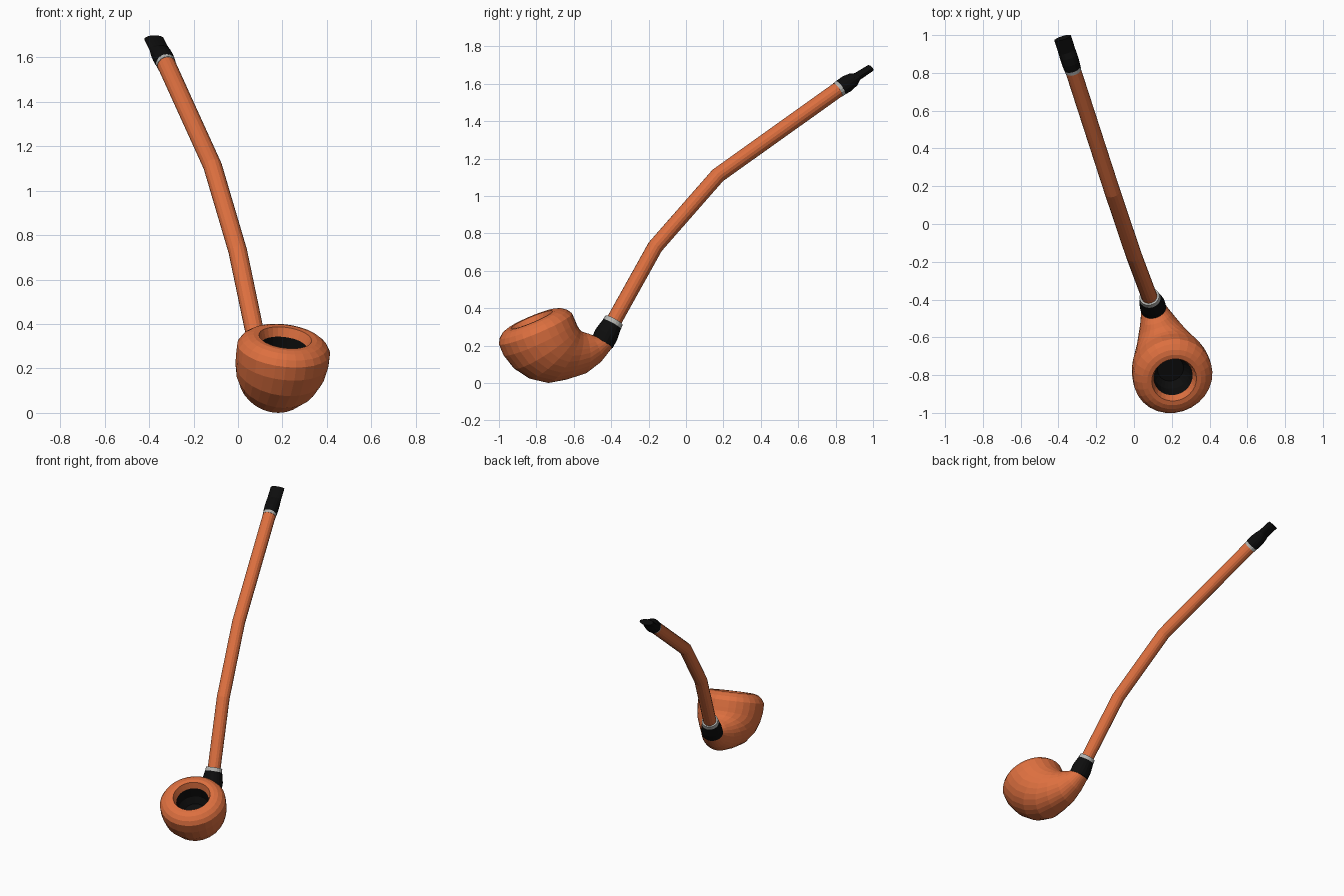
import bpy, bmesh, math
from mathutils import Vector

if "Cube" in bpy.data.objects:
    bpy.data.objects.remove(bpy.data.objects["Cube"])

S = Vector((1, 0.324, 0)).normalized()      # sideways direction of the pipe


def material(name, rgb):
    m = bpy.data.materials.new(name)
    m.diffuse_color = (*rgb, 1)
    m.use_nodes = True
    m.node_tree.nodes["Principled BSDF"].inputs["Base Color"].default_value = m.diffuse_color
    return m


WOOD = material("wood", (0.72, 0.16, 0.05))
BLACK = material("black", (0.004, 0.004, 0.004))
METAL = material("metal", (0.45, 0.45, 0.43))


def P(y, z):
    # side-view point placed on the slanted vertical plane of the pipe
    return Vector((-0.059 - 0.324 * y + 0.018 * max(0, 1 - abs(y + 0.43) / 0.35), y, z))


def loft(name, rings, mat, n=16, cap_start=True, cap_end=True):
    # rings: (centre, in-plane half axis, sideways half width)
    bm = bmesh.new()
    loops = []
    for c, a, w in rings:
        loops.append([bm.verts.new(c + a * math.cos(2 * math.pi * i / n)
                                   + S * w * math.sin(2 * math.pi * i / n)) for i in range(n)])
    for p, q in zip(loops, loops[1:]):
        for i in range(n):
            j = (i + 1) % n
            bm.faces.new((p[i], p[j], q[j], q[i]))
    if cap_start:
        bm.faces.new(loops[0])
    if cap_end:
        bm.faces.new(loops[-1])
    bmesh.ops.recalc_face_normals(bm, faces=bm.faces)
    me = bpy.data.meshes.new(name)
    bm.to_mesh(me)
    bm.free()
    me.materials.append(mat)
    ob = bpy.data.objects.new(name, me)
    bpy.context.collection.objects.link(ob)
    return ob


def tube(name, pts, mat, n=16):
    # pts: (y, z, in-plane radius, sideways radius)
    ps = [P(y, z) for y, z, _, _ in pts]
    rings = []
    for i, (c, p) in enumerate(zip(ps, pts)):
        t = Vector()
        if i > 0:
            t += (c - ps[i - 1]).normalized()
        if i < len(ps) - 1:
            t += (ps[i + 1] - c).normalized()
        rings.append((c, S.cross(t).normalized() * p[2], p[3]))
    return loft(name, rings, mat, n)


# bowl: lofted from the tilted rim round to the shank
profile = [  # back point, front point, half width
    ((-0.62, 0.376), (-0.99, 0.204), 0.212),
    ((-0.602, 0.335), (-0.965, 0.145), 0.212),
    ((-0.592, 0.31), (-0.91, 0.075), 0.205),
    ((-0.585, 0.30), (-0.83, 0.022), 0.19),
    ((-0.578, 0.29), (-0.735, 0.0), 0.165),
    ((-0.567, 0.28), (-0.64, 0.018), 0.138),
    ((-0.55, 0.272), (-0.54, 0.05), 0.11),
    ((-0.525, 0.265), (-0.46, 0.11), 0.085),
    ((-0.49, 0.25), (-0.40, 0.185), 0.064),
]
body = [((P(*a) + P(*b)) / 2, (P(*a) - P(*b)) / 2, w) for a, b, w in profile]

# rounded rim and mouth of the bowl
centre, along = body[0][0], body[0][1].normalized()
up = S.cross(along).normalized()
if up.z < 0:
    up = -up


def rim_ring(r, h):
    return (centre + up * h, along * r, r)


rim = [rim_ring(r, h) for r, h in
       [(0.104, 0.012), (0.12, 0.053), (0.145, 0.054), (0.17, 0.046), (0.195, 0.027)]]
loft("bowl", rim + body, WOOD, 28, cap_start=False)

# burnt inside of the bowl
inside = loft("bowl_inside", [rim_ring(0.104, 0.012), rim_ring(0.098, -0.06), rim_ring(0.07, -0.1)],
              BLACK, 28, cap_start=False)
inside.data.flip_normals()

# ferrule and its ring
tube("ferrule", [(-0.448, 0.215, 0.062, 0.068), (-0.425, 0.26, 0.064, 0.068),
                 (-0.394, 0.318, 0.053, 0.055)], BLACK, 20)
tube("ferrule_ring", [(-0.396, 0.314, 0.055, 0.056), (-0.384, 0.336, 0.052, 0.053)], METAL, 20)

# long bent stem
R = 0.042
tube("stem", [(-0.395, 0.315, R, R), (-0.165, 0.728, R, R),
              (0.17, 1.11, R, R), (0.815, 1.57, R, R)], WOOD, 16)

# mouthpiece with a flattened bit
tube("mouthpiece_ring", [(0.811, 1.567, 0.044, 0.044), (0.827, 1.578, 0.044, 0.044)], METAL)
tube("mouthpiece", [(0.826, 1.578, 0.044, 0.045), (0.86, 1.6, 0.046, 0.047),
                    (0.893, 1.622, 0.038, 0.047), (0.915, 1.638, 0.022, 0.046),
                    (0.985, 1.683, 0.019, 0.046)], BLACK)
